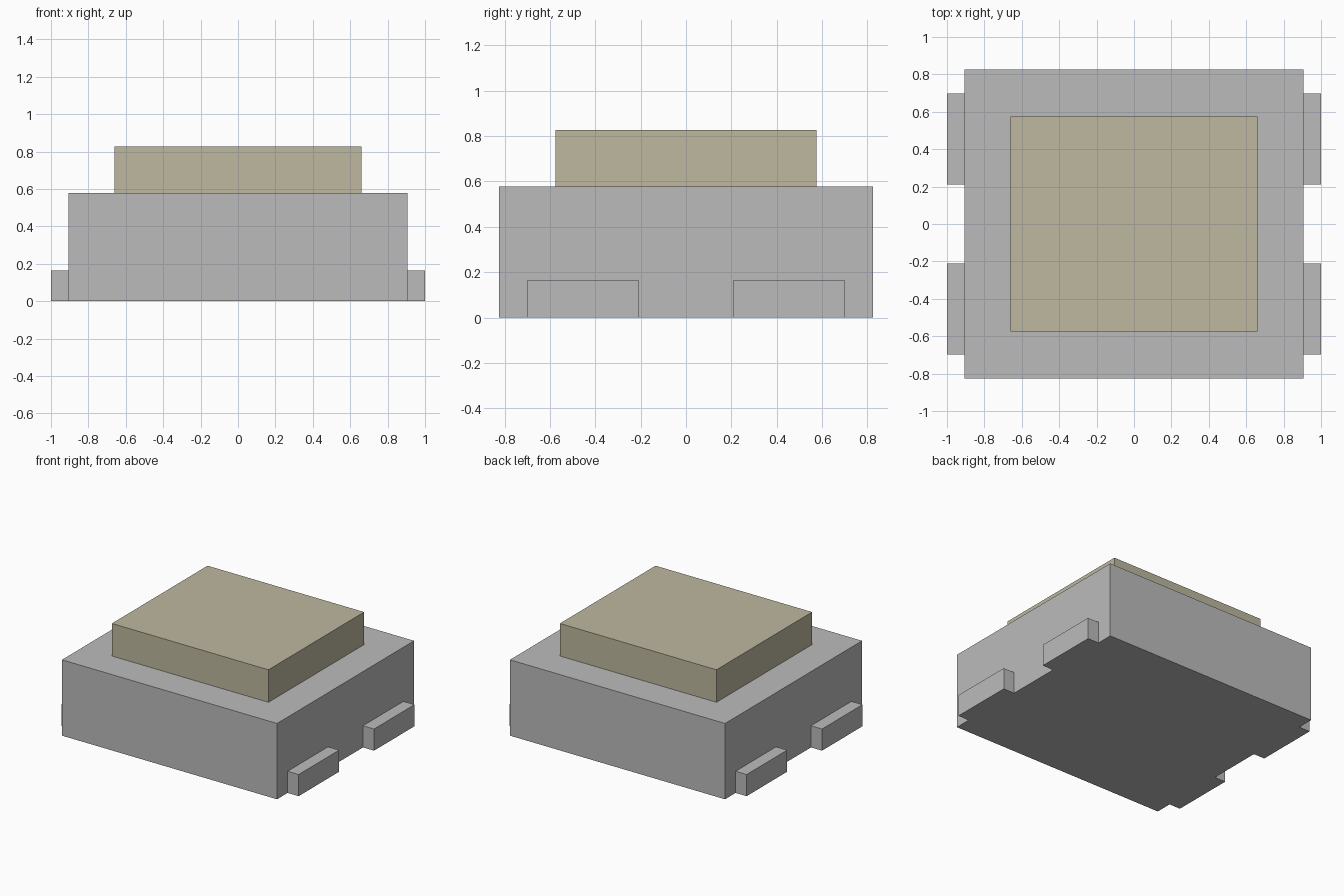
import bpy
import bmesh
from mathutils import Matrix, Vector

cube = bpy.data.objects.get("Cube")
if cube:
    bpy.data.objects.remove(cube, do_unlink=True)


def make_material(name, rgb):
    mat = bpy.data.materials.new(name)
    mat.use_nodes = True
    color = (*rgb, 1.0)
    mat.diffuse_color = color
    mat.node_tree.nodes["Principled BSDF"].inputs["Base Color"].default_value = color
    return mat


def box(name, low, high, mat):
    """Flat-shaded box between two opposite corners."""
    low, high = Vector(low), Vector(high)
    bm = bmesh.new()
    bmesh.ops.create_cube(
        bm, size=1.0,
        matrix=Matrix.Translation((low + high) / 2) @ Matrix.Diagonal((*(high - low), 1.0)))
    mesh = bpy.data.meshes.new(name)
    bm.to_mesh(mesh)
    bm.free()
    mesh.materials.append(mat)
    obj = bpy.data.objects.new(name, mesh)
    bpy.context.collection.objects.link(obj)
    return obj


grey = make_material("light grey", (0.50, 0.50, 0.50))
beige = make_material("pale beige", (0.51, 0.48, 0.35))

BODY_X, BODY_Y, BODY_TOP = 0.907, 0.825, 0.578

# Housing and the raised block on top of it
box("body", (-BODY_X, -BODY_Y, 0), (BODY_X, BODY_Y, BODY_TOP), grey)
box("top_block", (-0.66, -0.576, BODY_TOP), (0.66, 0.576, 0.826), beige)

# Four terminals, two on each side at the base
for side, sx in (("left", 1), ("right", -1)):
    for end, sy in (("front", -1), ("back", 1)):
        xs = sorted((sx * BODY_X, sx * 1.0))
        ys = sorted((sy * 0.21, sy * 0.698))
        box(f"{end}_{side}_terminal", (xs[0], ys[0], 0), (xs[1], ys[1], 0.165), grey)
